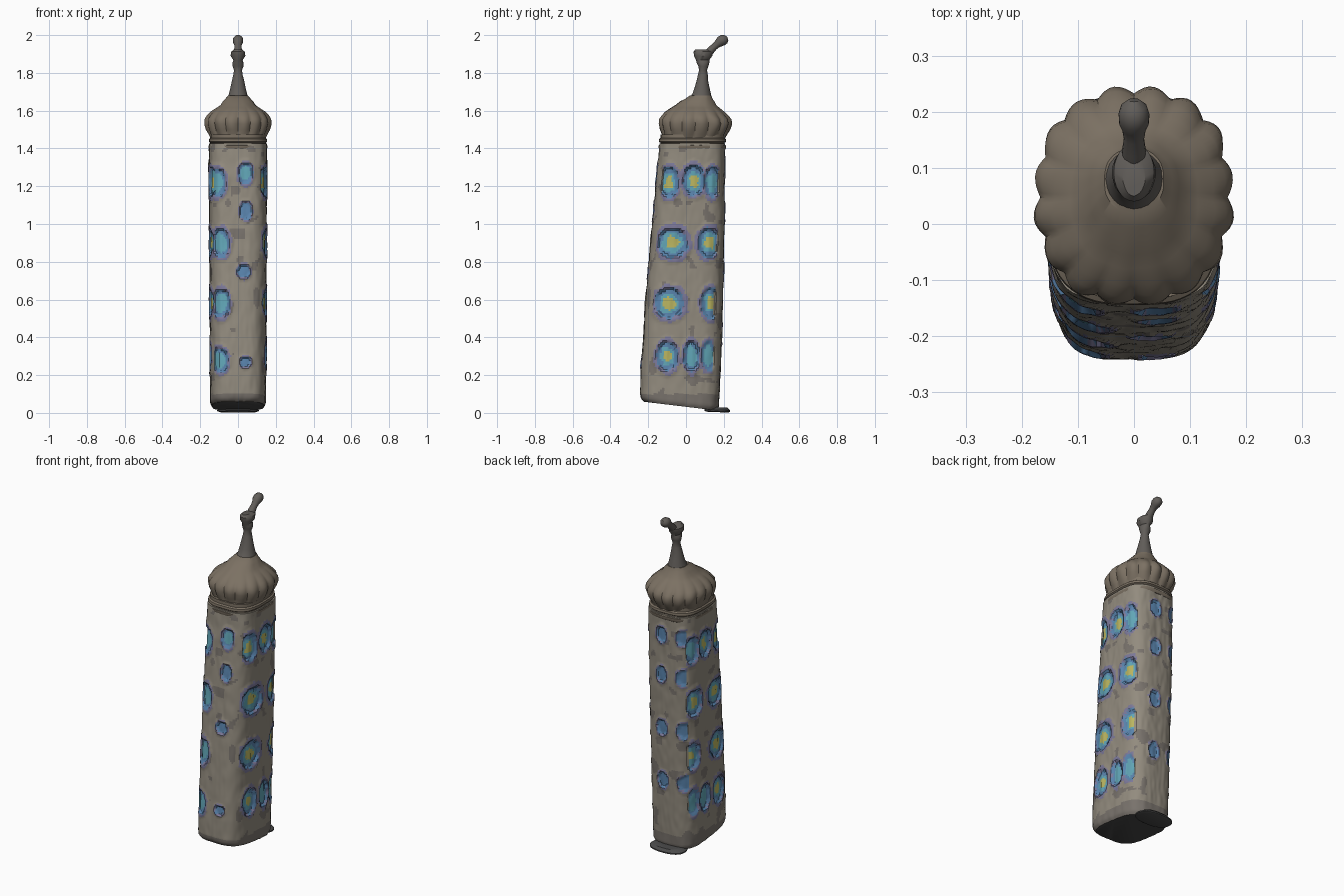
import bpy, bmesh, math
from mathutils import Vector, noise


def material(name, rgb):
    m = bpy.data.materials.new(name)
    m.diffuse_color = (*rgb, 1)
    return m


STONE = material("stone", (0.29, 0.26, 0.21))
SHADE = material("shaded_stone", (0.19, 0.17, 0.15))
PURPLE = material("violet_rim", (0.20, 0.19, 0.32))
BLUE = material("blue_glass", (0.10, 0.23, 0.42))
CYAN = material("cyan_glass", (0.12, 0.38, 0.47))
YELLOW = material("yellow_glass", (0.50, 0.47, 0.12))
ROOF = material("roof_stone", (0.20, 0.165, 0.125))
METAL = material("dark_metal", (0.12, 0.11, 0.10))
UNDER = material("underside", (0.07, 0.07, 0.07))


def lerp(points, z):
    for (a, va), (b, vb) in zip(points, points[1:]):
        if z <= b:
            f = max(0, (z - a) / (b - a))
            return va + (vb - va) * f
    return points[-1][1]


def ring(z, cy, rx, ry, tilt=0, n=2.0, lobes=0, amp=0, count=48, rough=0):
    # superellipse section, optionally scalloped and tilted about x
    out = []
    for i in range(count):
        a = 2 * math.pi * i / count
        c, s = math.cos(a), math.sin(a)
        r = (abs(c) ** n + abs(s) ** n) ** (-1 / n)
        if lobes:
            r *= 1 - amp * (1 - abs(math.sin(a * lobes / 2)))
        r *= 1 + rough * noise.noise(Vector((c * 3, s * 3, z * 22)))
        y = ry * r * s
        out.append(Vector((rx * r * c, cy + y * math.cos(tilt), z + y * math.sin(tilt))))
    return out


def loft(name, rings, mats, paint=None):
    bm = bmesh.new()
    rows = [[bm.verts.new(p) for p in r] for r in rings]
    n = len(rows[0])
    for a, b in zip(rows, rows[1:]):
        for i in range(n):
            j = (i + 1) % n
            f = bm.faces.new((a[i], a[j], b[j], b[i]))
            if paint:
                f.material_index = paint(f.calc_center_median())
    bottom = bm.faces.new(rows[0][::-1])
    bm.faces.new(rows[-1])
    if paint:
        bottom.material_index = len(mats) - 1
    me = bpy.data.meshes.new(name)
    bm.to_mesh(me)
    bm.free()
    for m in mats:
        me.materials.append(m)
    ob = bpy.data.objects.new(name, me)
    bpy.context.collection.objects.link(ob)
    bpy.ops.object.select_all(action='DESELECT')
    bpy.context.view_layer.objects.active = ob
    ob.select_set(True)
    bpy.ops.object.shade_smooth_by_angle(angle=math.radians(40))
    return ob


# window layout: position along wall, height, half width, half height
SIDE = [(-0.10, 0.30, 0.06, 0.085), (0.03, 0.30, 0.045, 0.085), (0.12, 0.30, 0.04, 0.085),
        (-0.09, 0.58, 0.085, 0.085), (0.13, 0.58, 0.055, 0.085),
        (-0.07, 0.90, 0.085, 0.085), (0.12, 0.90, 0.06, 0.085),
        (-0.09, 1.22, 0.055, 0.085), (0.04, 1.23, 0.06, 0.085), (0.14, 1.22, 0.045, 0.085)]
FRONT = [(-0.10, 0.28, 0.05, 0.07), (-0.09, 0.58, 0.05, 0.08), (-0.09, 0.90, 0.05, 0.08),
         (-0.11, 1.22, 0.05, 0.08), (0.04, 0.27, 0.03, 0.03), (0.03, 0.75, 0.035, 0.04),
         (0.04, 1.07, 0.035, 0.05), (0.04, 1.27, 0.04, 0.06)]
BACK = [(x, z, 0.035, 0.05) for x in (0.02, -0.11) for z in (0.42, 0.74, 1.06, 1.30)]


def front_y(z):
    return lerp([(0, -0.232), (0.08, -0.243), (0.2, -0.24), (0.6, -0.213), (1.0, -0.178), (1.42, -0.14)], z)


def back_y(z):
    return lerp([(0, 0.172), (0.2, 0.182), (0.6, 0.195), (1.0, 0.203), (1.42, 0.205)], z)


def wall(p):
    # chooses the wall a point belongs to, its windows and its coordinate
    f, b = front_y(p.z), back_y(p.z)
    v = (p.y - (f + b) / 2) / ((b - f) / 2)
    if abs(p.x / 0.152) >= abs(v):
        return SIDE, p.y, Vector((math.copysign(1, p.x), 0, 0))
    if v < 0:
        return FRONT, p.x, Vector((0, -1, 0))
    return BACK, p.x, Vector((0, 1, 0))


def nearest(p):
    wins, u, normal = wall(p)
    best = (9, None, u)
    for w in wins:
        d = math.hypot((u - w[0]) / w[2], (p.z - w[1]) / w[3])
        if d < best[0]:
            best = (d, w, u)
    return best, normal


def paint(p):
    (d, w, u), _ = nearest(p)
    d += 0.18 * noise.noise(p * 28)
    if p.z < 0.1:
        return 1
    if d < 0.38 and w[2] > 0.054:
        return 5
    if d < 0.62 and w[2] > 0.038:
        return 4
    if d < 0.95:
        return 3
    if d < 1.2:
        return 2
    return 1 if noise.noise(p * 14) > 0.38 else 0


# leaning tower body with recessed windows and weathered ribs
body = []
STEPS = 125
for k in range(STEPS):
    z = 0.036 + (1.425 - 0.036) * k / (STEPS - 1)
    f, b = front_y(z), back_y(z)
    s = 0.93 if k == 0 else 0.98 if k == 1 else 1
    tilt = -0.12 * max(0, 1 - (z - 0.036) / 0.3)
    pts = ring(z, (f + b) / 2, lerp([(0, 0.146), (1.42, 0.153)], z) * s, (b - f) / 2 * s, tilt, n=3.5, count=132)
    for p in pts:
        (d, w, u), normal = nearest(p)
        off = 0.003 * noise.noise(Vector((p.x * 45, p.y * 45, p.z * 14)))
        if 0.12 < z < 1.39 and w:
            if d < 0.9:
                off -= 0.006
                if w[2] > 0.04 and abs(abs(u - w[0]) - w[2] * 0.45) < w[2] * 0.25:
                    off -= 0.004
            elif d < 1.25:
                off += 0.004
        p += normal * off
    body.append(pts)
loft("tower_body", body, [STONE, SHADE, PURPLE, BLUE, CYAN, YELLOW, UNDER], paint)

# thin lip at the back of the base
loft("base_lip", [ring(z, 0.165, 0.11 * s, 0.068 * s, -0.04, n=2.4)
                  for z, s in ((0.004, 0.85), (0.009, 1), (0.016, 1), (0.03, 0.8))], [UNDER])

# banded collar
bands = [(1.395, 1.0), (1.402, 1.03), (1.416, 1.03), (1.42, 0.98), (1.43, 0.98),
         (1.436, 1.03), (1.45, 1.02), (1.456, 0.97), (1.475, 0.97)]
loft("collar", [ring(z, 0.034, 0.150 * s, 0.173 * s, n=3, count=72, rough=0.01) for z, s in bands], [ROOF])

# scalloped dome: height, front y, back y, half width, scallop depth
dome = [(1.45, -0.125, 0.205, 0.145, 0.02), (1.475, -0.13, 0.22, 0.157, 0.05),
        (1.50, -0.139, 0.235, 0.170, 0.07), (1.53, -0.146, 0.245, 0.178, 0.07),
        (1.555, -0.145, 0.24, 0.177, 0.06), (1.575, -0.13, 0.222, 0.165, 0.05),
        (1.595, -0.11, 0.202, 0.145, 0.03), (1.615, -0.08, 0.178, 0.115, 0.01),
        (1.63, -0.055, 0.16, 0.092, 0), (1.65, -0.03, 0.15, 0.080, 0),
        (1.662, -0.005, 0.14, 0.068, 0), (1.68, 0.02, 0.135, 0.053, 0)]
loft("scalloped_dome", [ring(z, (f + b) / 2, w, (b - f) / 2, n=2.3, lobes=16, amp=a, count=128, rough=0.025)
                        for z, f, b, w, a in dome], [ROOF])

# spire and the bulb on it: height, centre y, half x, half y
spire = [(1.66, 0.075, 0.057, 0.062), (1.69, 0.083, 0.047, 0.049), (1.72, 0.085, 0.040, 0.040),
         (1.76, 0.087, 0.032, 0.030), (1.79, 0.089, 0.025, 0.026), (1.815, 0.09, 0.021, 0.021),
         (1.835, 0.092, 0.029, 0.027), (1.855, 0.09, 0.029, 0.034), (1.868, 0.088, 0.024, 0.035),
         (1.89, 0.09, 0.039, 0.048), (1.912, 0.092, 0.036, 0.052), (1.925, 0.085, 0.02, 0.035)]
loft("spire", [ring(z, c, x, y, count=24, rough=0.05) for z, c, x, y in spire], [METAL])

# bent finial neck and its rounded tip
neck = [(1.895, 0.105, 0.020), (1.92, 0.132, 0.021), (1.94, 0.152, 0.018), (1.955, 0.168, 0.021),
        (1.966, 0.180, 0.027), (1.974, 0.196, 0.028), (1.979, 0.211, 0.023), (1.982, 0.221, 0.010)]
loft("bent_finial", [ring(z, y, r, r, tilt=-0.85 - 0.4 * k / 7, count=20, rough=0.04)
                     for k, (z, y, r) in enumerate(neck)], [METAL])
